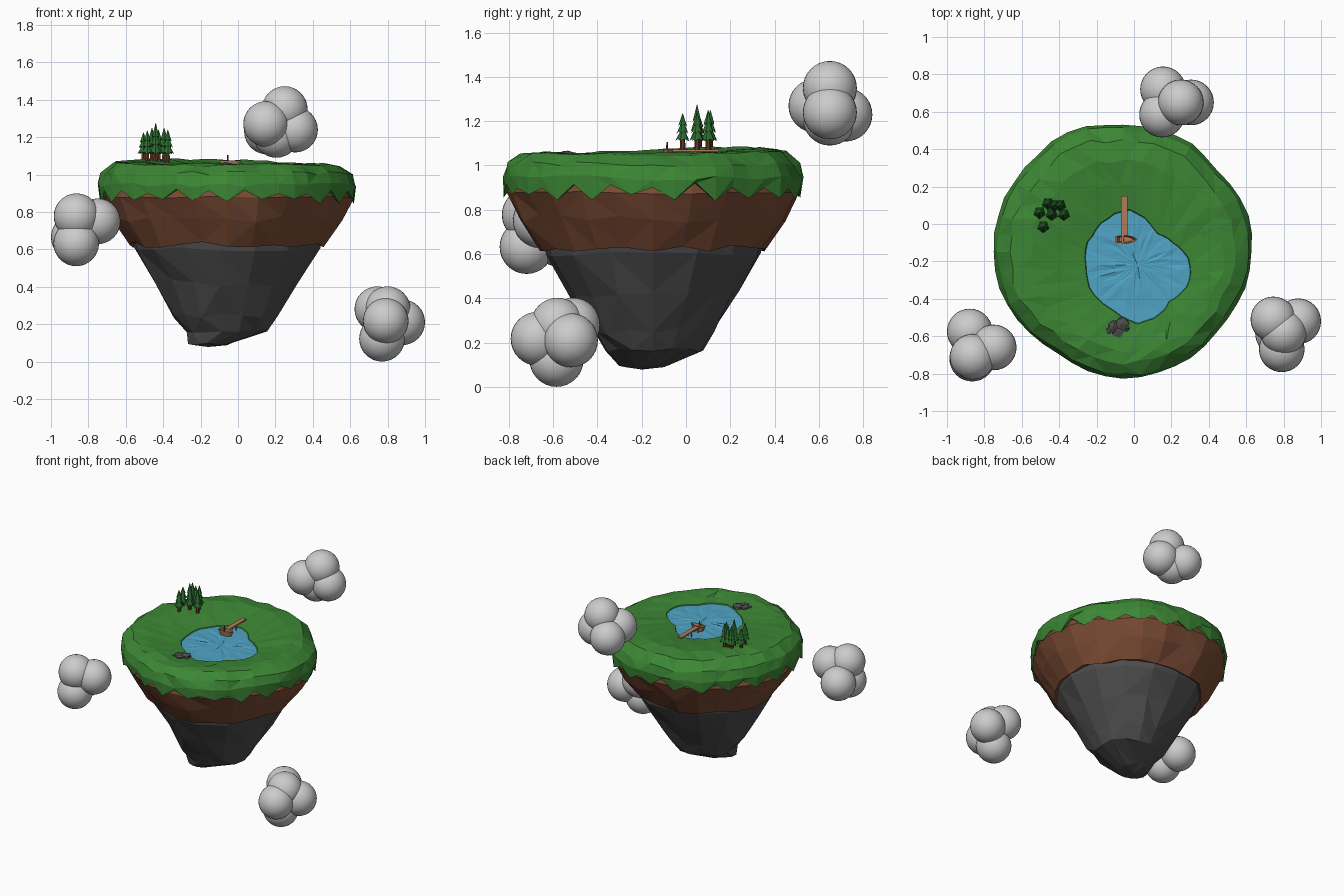
import bpy, bmesh, math, random
from mathutils import Vector

if "Cube" in bpy.data.objects:
    bpy.data.objects.remove(bpy.data.objects["Cube"])

random.seed(4)
N = 44
ISLE = (-0.06, -0.15)
POND = (0.02, -0.22)
WATER_Z = 1.032


def material(name, rgb):
    m = bpy.data.materials.new(name)
    m.diffuse_color = (*rgb, 1)
    m.use_nodes = True
    m.node_tree.nodes["Principled BSDF"].inputs["Base Color"].default_value = m.diffuse_color
    return m


GRASS = material("grass", (0.045, 0.24, 0.035))
DIRT = material("dirt", (0.2, 0.072, 0.035))
STONE = material("stone", (0.075, 0.075, 0.075))
WATER = material("water", (0.08, 0.37, 0.56))
WOOD = material("wood", (0.45, 0.2, 0.1))
BARK = material("bark", (0.13, 0.045, 0.02))
LEAF = material("leaf", (0.025, 0.15, 0.03))


def finish(name, bm, mat=None):
    bmesh.ops.recalc_face_normals(bm, faces=bm.faces)
    me = bpy.data.meshes.new(name)
    bm.to_mesh(me)
    bm.free()
    ob = bpy.data.objects.new(name, me)
    bpy.context.collection.objects.link(ob)
    if mat:
        me.materials.append(mat)
    return ob


def jit(a):
    return random.uniform(-a, a)


def radial(points, c):
    """Return radius as a function of angle, through the outline points."""
    pol = sorted((math.atan2(y - c[1], x - c[0]), math.hypot(x - c[0], y - c[1])) for x, y in points)
    pol = [(pol[-1][0] - math.tau, pol[-1][1])] + pol + [(pol[0][0] + math.tau, pol[0][1])]

    def f(a):
        a = (a + math.pi) % math.tau - math.pi
        for (a0, r0), (a1, r1) in zip(pol, pol[1:]):
            if a0 <= a <= a1:
                return r0 + (r1 - r0) * (a - a0) / (a1 - a0)
    return f


isle_r = radial([(-.05, .53), (.3, .44), (.43, .3), (.61, .06), (.605, -.32), (.47, -.55), (.23, -.76),
                 (-.1, -.83), (-.4, -.7), (-.7, -.4), (-.73, .05), (-.5, .385), (-.38, .49)], ISLE)
pond_r = radial([(-.03, .08), (-.18, 0), (-.24, -.08), (-.26, -.23), (-.24, -.35), (-.1, -.47), (0, -.53),
                 (.11, -.51), (.19, -.42), (.3, -.32), (.3, -.2), (.22, -.11), (.12, -.05), (.06, .03)], POND)


def ring(radius, c, f, z, n=N, jr=0.0, jz=0.0):
    out = []
    for i in range(n):
        a = math.tau * i / n
        r = radius(a) * (f + jit(jr))
        out.append(Vector((c[0] + r * math.cos(a), c[1] + r * math.sin(a), z + jit(jz))))
    return out


def loft(name, rings, mat, cap=None):
    """Skin a stack of rings with triangles; cap = centre point closing the last ring."""
    bm = bmesh.new()
    vs = [[bm.verts.new(p) for p in r] for r in rings]
    n = len(rings[0])
    for a, b in zip(vs, vs[1:]):
        for i in range(n):
            j = (i + 1) % n
            if random.random() < 0.5:
                tris = ((a[i], a[j], b[i]), (a[j], b[j], b[i]))
            else:
                tris = ((a[i], a[j], b[j]), (a[i], b[j], b[i]))
            for t in tris:
                bm.faces.new(t)
    if cap:
        c = bm.verts.new(cap)
        for i in range(n):
            bm.faces.new((vs[-1][i], vs[-1][(i + 1) % n], c))
    return finish(name, bm, mat)


# Grass: jagged hanging fringe, rounded rim, rolling top, basin under the pond
def rise(i):
    return 0.03 * max(0, math.cos(math.tau * i / N - math.radians(125)))


under = ring(isle_r, ISLE, .93, .92)
fringe = ring(isle_r, ISLE, .985, .885, jr=.008, jz=.015)
for i, p in enumerate(fringe):
    p.z += -.03 if i % 2 else .025
side = ring(isle_r, ISLE, .995, .945, jr=.006, jz=.012)
edge = ring(isle_r, ISLE, .965, 1.005, jr=.012, jz=.012)
lip = ring(isle_r, ISLE, .87, 1.05, jr=.02, jz=.008)
shore = ring(pond_r, POND, 1.0, WATER_Z + .006, jr=.02)
slopes = []
for t, z in ((.28, 1.058), (.62, 1.047)):
    slopes.append([l.lerp(s, t) + Vector((jit(.012), jit(.012), 0)) for l, s in zip(lip, shore)])
    for i, p in enumerate(slopes[-1]):
        p.z = z + rise(i) * (1 - t * .6) + jit(.005)
for i, p in enumerate(lip):
    p.z += rise(i) * .7
bed = ring(pond_r, POND, .9, 1.0)
loft("grass", [under, fringe, side, edge, lip] + slopes + [shore, bed], GRASS, (*POND, .98))

# Pond with gently rippled facets
loft("pond", [ring(pond_r, POND, f, WATER_Z, jr=.01, jz=j)
              for f, j in ((1.01, 0), (.75, .004), (.48, .004), (.22, .003))], WATER, (*POND, WATER_Z))

# Dirt band and tapering stone base
M = 24
loft("dirt", [ring(isle_r, ISLE, f, z, M, jr, jz) for f, z, jr, jz in
              ((.95, .93, 0, 0), (.975, .88, .008, .01), (.885, .76, .015, .02),
               (.745, .625, .008, .016), (.69, .64, 0, 0))], DIRT)
K = 15
loft("stone", [ring(isle_r, ISLE, f, z, K, jr, jz) for f, z, jr, jz in
               ((.735, .67, 0, 0), (.715, .6, .01, .01), (.56, .42, .02, .02),
                (.41, .25, .02, .02), (.32, .165, .015, .01))]
     + [ring(lambda a: .1, (-.16, -.2), 1, .095, K, .1, .008)], STONE, (-.16, -.2, .078))


def cone(bm, x, y, z0, z1, r0, r1, seg):
    res = bmesh.ops.create_cone(bm, cap_ends=True, segments=seg, radius1=r0, radius2=r1, depth=z1 - z0)
    bmesh.ops.translate(bm, verts=res["verts"], vec=(x, y, (z0 + z1) / 2))
    return res["verts"]


def box(bm, x, y, z, sx, sy, sz):
    vs = bmesh.ops.create_cube(bm, size=1)["verts"]
    bmesh.ops.scale(bm, verts=vs, vec=(sx, sy, sz))
    bmesh.ops.translate(bm, verts=vs, vec=(x, y, z))


# Pine grove: trunk and three jagged tiers per tree
trees = [(-.46, .11, 1.25), (-.395, .1, 1.25), (-.505, .06, 1.225), (-.44, .05, 1.275),
         (-.375, .05, 1.24), (-.485, -.015, 1.235), (-.425, .1, 1.24)]
trunks, crowns = bmesh.new(), bmesh.new()
for x, y, top in trees:
    cone(trunks, x, y, 1.06, 1.15, .013, .01, 6)
    h = top - 1.11
    for lo, hi, r in ((0, .5, .034), (.27, .75, .028), (.52, 1, .021)):
        for k, v in enumerate(cone(crowns, x, y, 1.11 + h * lo, 1.11 + h * hi, r, .001, 10)):
            if v.co.z < 1.11 + h * lo + .001 and k % 4 < 2:
                v.co.z += .01
                v.co.x = x + (v.co.x - x) * .8
                v.co.y = y + (v.co.y - y) * .8
finish("tree_trunks", trunks, BARK)
finish("tree_crowns", crowns, LEAF)

# Dock on posts
bm = bmesh.new()
box(bm, -.052, .045, 1.068, .035, .21, .009)
for y in (-.05, .03):
    for x in (-.066, -.038):
        cone(bm, x, y, 1.0, 1.072, .004, .004, 6)
finish("dock", bm, WOOD)

# Small boat: pointed bow, open hull, mooring post
bm = bmesh.new()
deck = [(-.098, -.018), (-.098, .018), (-.04, .024), (0, .014), (.02, 0), (0, -.014), (-.04, -.024)]
stack = []
for s, z in ((.65, 1.034), (1, 1.075), (.85, 1.075), (.6, 1.052)):
    stack.append([bm.verts.new((-.045 + (x + .045) * s, -.082 + y * s, z)) for x, y in deck])
for a, b in zip(stack, stack[1:]):
    for i in range(len(deck)):
        j = (i + 1) % len(deck)
        bm.faces.new((a[i], a[j], b[j], b[i]))
bm.faces.new(stack[0])
bm.faces.new(stack[-1])
box(bm, -.06, -.082, 1.073, .014, .044, .006)
finish("boat", bm, WOOD)
bm = bmesh.new()
cone(bm, -.055, -.085, 1.05, 1.105, .005, .004, 6)
finish("mooring_post", bm, BARK)

# Shore rocks
bm = bmesh.new()
for x, y, r in ((-.11, -.55, .04), (-.065, -.535, .04), (-.085, -.575, .035), (-.13, -.57, .022), (-.04, -.56, .02)):
    vs = bmesh.ops.create_icosphere(bm, subdivisions=1, radius=r)["verts"]
    for v in vs:
        v.co *= random.uniform(.75, 1.15)
        v.co = Vector((v.co.x + x, v.co.y + y, v.co.z * .55 + 1.045))
finish("shore_rocks", bm, STONE)

# Clouds made of overlapping smooth balls
clouds = {
    "cloud_left": [(-.75, -.66, .75), (-.863, -.71, .777), (-.878, -.575, .665), (-.865, -.72, .632)],
    "cloud_right": [(.745, -.51, .28), (.8, -.58, .28), (.878, -.52, .21), (.79, -.67, .217), (.77, -.585, .122)],
    "cloud_back": [(.25, .65, 1.35), (.15, .585, 1.27), (.305, .65, 1.24), (.155, .72, 1.23), (.205, .65, 1.212)],
}
for name, balls in clouds.items():
    bm = bmesh.new()
    for p in balls:
        vs = bmesh.ops.create_uvsphere(bm, u_segments=32, v_segments=16, radius=.122)["verts"]
        bmesh.ops.translate(bm, verts=vs, vec=p)
    for f in bm.faces:
        f.smooth = True
    finish(name, bm)
